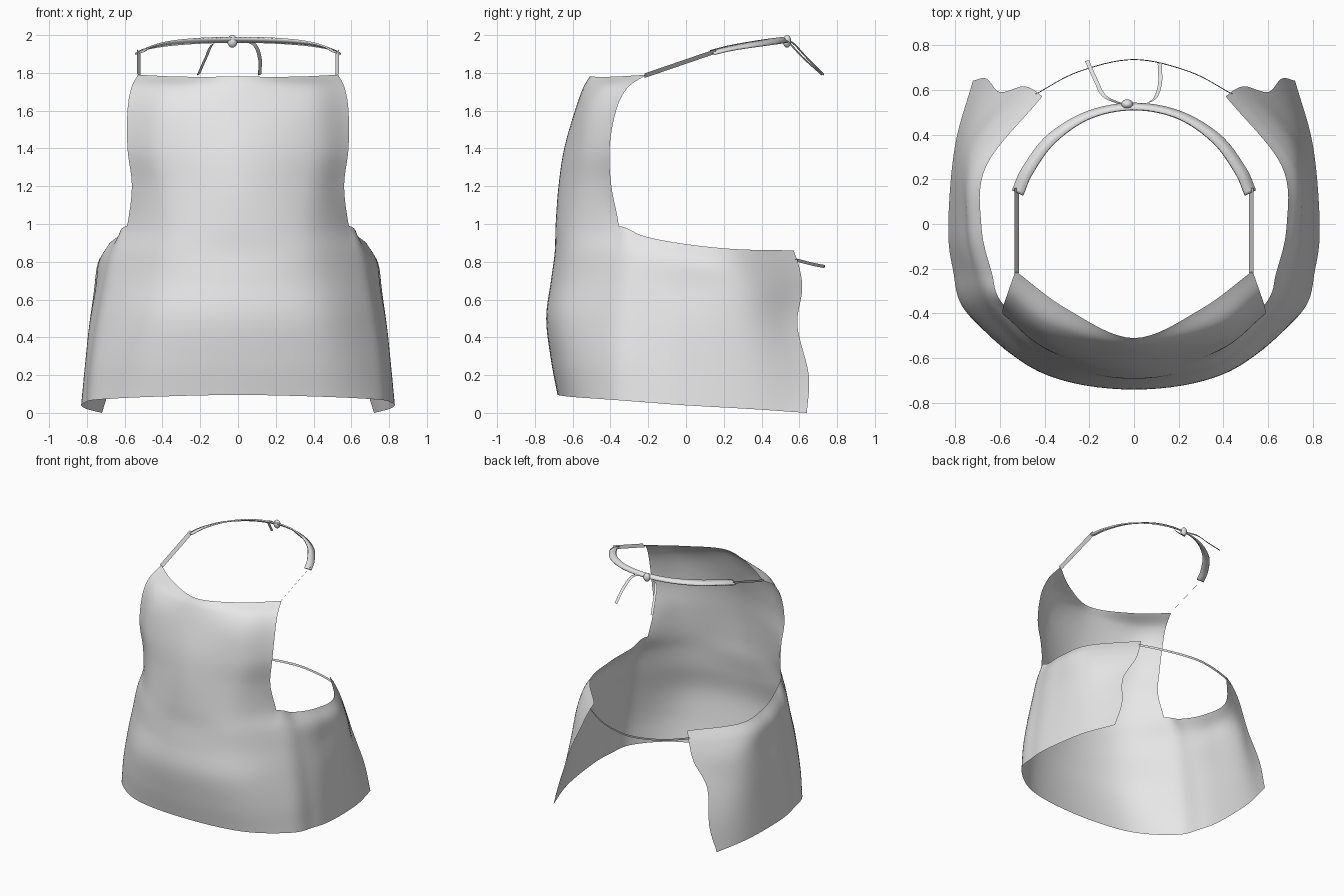
import bpy, bmesh, math
from mathutils import Vector as V

if "Cube" in bpy.data.objects:
    bpy.data.objects.remove(bpy.data.objects["Cube"])

cloth = bpy.data.materials.new("pale_grey_cloth")
cloth.diffuse_color = (0.8, 0.8, 0.8, 1)
cloth.use_nodes = True
cloth.node_tree.nodes["Principled BSDF"].inputs["Base Color"].default_value = cloth.diffuse_color


def spline(pts, n, start=None):
    """Catmull-Rom samples, n per span; start = optional ghost point."""
    p = [V(q) for q in pts]
    p = [V(start) if start else 2 * p[0] - p[1]] + p + [2 * p[-1] - p[-2]]
    out = []
    for i in range(1, len(p) - 2):
        a, b, c, d = p[i - 1:i + 3]
        for k in range(n):
            t = k / n
            out.append(0.5 * (2 * b + (c - a) * t + (2 * a - 5 * b + 4 * c - d) * t * t
                              + (3 * b - a - 3 * c + d) * t ** 3))
    return out + [p[-2]]


def finish(name, bm, mirror=False, thick=0):
    me = bpy.data.meshes.new(name)
    bm.to_mesh(me)
    bm.free()
    me.materials.append(cloth)
    ob = bpy.data.objects.new(name, me)
    bpy.context.collection.objects.link(ob)
    if mirror:
        m = ob.modifiers.new("mirror", 'MIRROR')
        m.merge_threshold = 0.001
    if thick:
        s = ob.modifiers.new("thickness", 'SOLIDIFY')
        s.thickness = thick
        s.offset = 0
    for f in me.polygons:
        f.use_smooth = True
    return ob


def ribbon(name, pts, sides, thick=0.0, mirror=False):
    """Strip along pts, half-width vectors given in sides."""
    bm = bmesh.new()
    rows = [(bm.verts.new(p - s), bm.verts.new(p + s))
            for p, s in zip(spline(pts, 8), spline(sides, 8))]
    for a, b in zip(rows, rows[1:]):
        bm.faces.new((a[0], a[1], b[1], b[0]))
    return finish(name, bm, mirror, thick)


# apron sheet control rows, centre front to back edge (right half)
skirt = [
    [(0, -.68, .095), (.46, -.61, .085), (.745, -.40, .07), (.81, -.20, .055), (.83, 0, .04), (.80, .35, .02), (.72, .64, 0)],
    [(0, -.715, .28), (.45, -.64, .28), (.73, -.40, .27), (.79, -.20, .26), (.81, 0, .25), (.78, .35, .23), (.66, .65, .20)],
    [(0, -.74, .50), (.42, -.66, .50), (.695, -.395, .49), (.76, -.20, .48), (.787, 0, .47), (.76, .33, .46), (.60, .59, .46)],
    [(0, -.715, .70), (.385, -.635, .70), (.655, -.385, .69), (.725, -.205, .68), (.755, 0, .66), (.735, .32, .65), (.50, .615, .65)],
    [(0, -.695, .85), (.37, -.62, .85), (.625, -.375, .845), (.695, -.21, .825), (.737, 0, .80), (.71, .28, .78), (.45, .60, .77)],
    [(0, -.69, 1.0), (.36, -.60, 1.0), (.587, -.357, .99), (.635, -.22, .935), (.682, -.01, .895), (.66, .26, .867), (.41, .57, .86)],
]
bib = [
    [(0, -.675, 1.2), (.36, -.58, 1.2), (.562, -.395, 1.2)],
    [(0, -.645, 1.4), (.38, -.56, 1.4), (.585, -.405, 1.4)],
    [(0, -.588, 1.6), (.37, -.525, 1.6), (.585, -.37, 1.6)],
    [(0, -.545, 1.72), (.36, -.46, 1.72), (.565, -.31, 1.72)],
    [(0, -.51, 1.78), (.30, -.38, 1.78), (.53, -.21, 1.79)],
]
N = 8
rows = []
for r in skirt + bib:
    x, y, z = r[1]
    rows.append(spline(r, N, start=(-x, y, z)))
bm = bmesh.new()
cols = []
for c in range(len(rows[0])):
    col = [r[c] for r in rows if c < len(r)]
    cols.append([bm.verts.new(p) for p in spline(col, N)])
for a, b in zip(cols, cols[1:]):
    for i in range(min(len(a), len(b)) - 1):
        bm.faces.new((a[i], b[i], b[i + 1], a[i + 1]))
finish("apron_sheet", bm, mirror=True)

# side straps from bib corners up to the neck band
ribbon("side_strap", [(.525, -.22, 1.785), (.525, -.03, 1.85), (.525, .16, 1.915)],
       [(.01, 0, .012)] * 3, mirror=True)

# neck band arc, tilted so its face looks up and back
half = [(.52, .14, 1.908), (.475, .24, 1.932), (.37, .38, 1.955), (.2, .488, 1.97)]
wide = [(.024, .012, -.008), (.022, .014, -.009), (.016, .017, -.011), (.006, .015, -.012)]
flip = lambda l: [(-x, y, z) for x, y, z in l]
ribbon("neck_band", flip(half) + [(0, .525, 1.975)] + half[::-1],
       flip(wide) + [(0, .014, -.012)] + wide[::-1], thick=0.01)

# knot at the back of the neck
bm = bmesh.new()
bmesh.ops.create_uvsphere(bm, u_segments=16, v_segments=10, radius=1)
for v in bm.verts:
    v.co = V((-.03 + v.co.x * .027, .535 + v.co.y * .022, 1.967 + v.co.z * .033))
finish("neck_knot", bm)

# hanging tie ends
ribbon("left_tie_end", [(-.04, .53, 1.97), (-.13, .57, 1.955), (-.17, .64, 1.88), (-.21, .73, 1.79)],
       [(.009, .002, .004)] * 4)
ribbon("right_tie_end", [(-.02, .53, 1.97), (.08, .55, 1.955), (.115, .62, 1.88), (.115, .72, 1.79)],
       [(.009, .002, .004)] * 4)

# waist tie across the back
ribbon("waist_tie", [(-.44, .58, .81), (-.25, .68, .785), (0, .735, .775), (.25, .68, .785), (.44, .58, .81)],
       [(0, .002, .008)] * 5)
